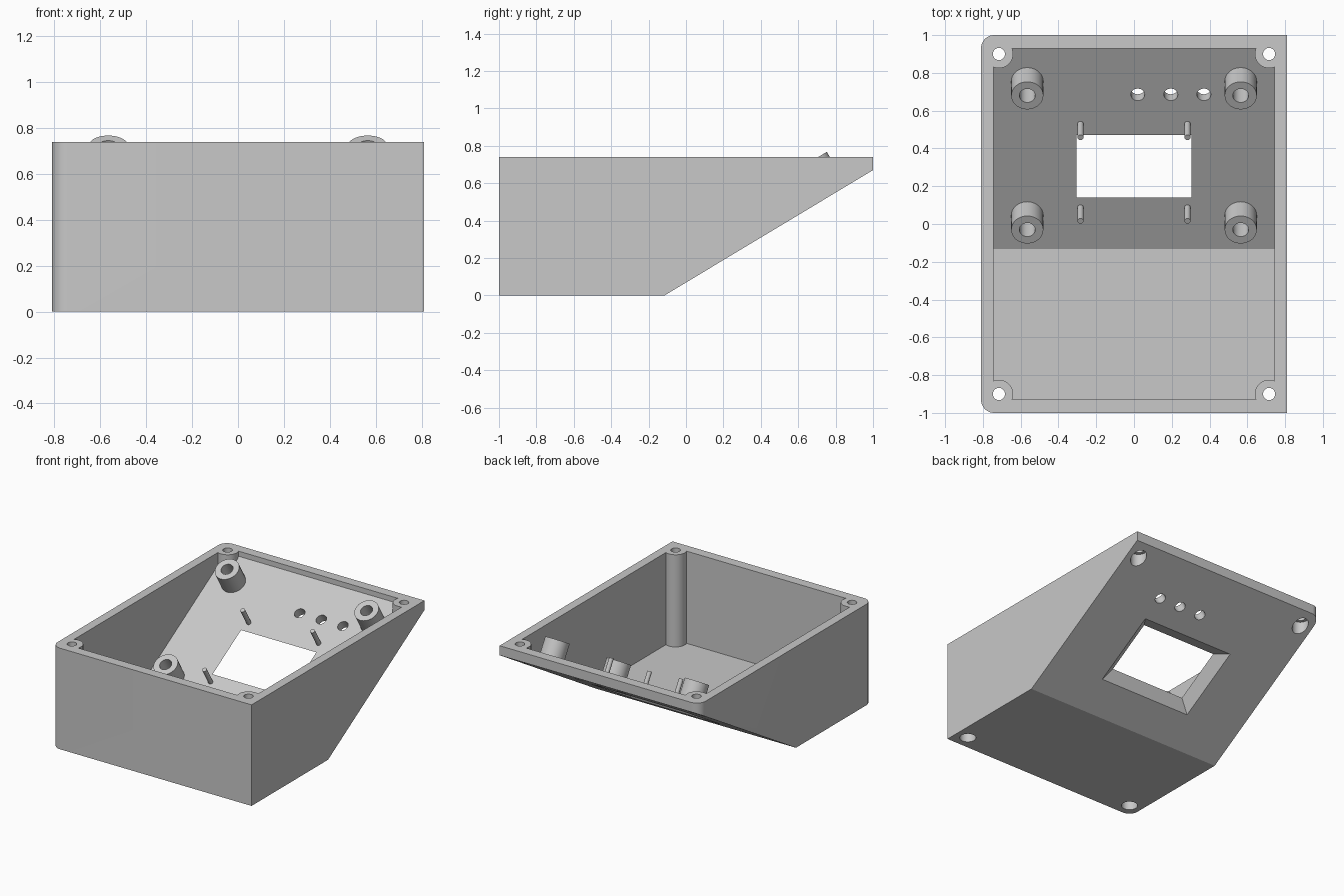
import bpy, bmesh, math
from mathutils import Matrix, Vector

if "Cube" in bpy.data.objects:
    bpy.data.objects.remove(bpy.data.objects["Cube"])

HX, TOP, T = 0.81, 0.74, 0.065            # half width, height, panel thickness
BEND = -0.115                             # where the floor turns into the slope
SLOPE = math.atan2(0.67, 1 - BEND)
CX, CY = 0.715, 0.9                       # corner screw positions

mat = bpy.data.materials.new("light grey plastic")
mat.diffuse_color = (0.58, 0.58, 0.58, 1)
mat.use_nodes = True
mat.node_tree.nodes["Principled BSDF"].inputs["Base Color"].default_value = mat.diffuse_color


def inner_z(y):
    """Height of the inner face of the sloped panel."""
    return math.tan(SLOPE) * (y - BEND) + T / math.cos(SLOPE)


def on_slope(x, y):
    """Frame on the inner sloped face, local z pointing into the box."""
    return Matrix.Translation((x, y, inner_z(y))) @ Matrix.Rotation(SLOPE, 4, 'X')


def finish(name, bm, matrix=Matrix()):
    bmesh.ops.transform(bm, matrix=matrix, verts=bm.verts)
    bmesh.ops.recalc_face_normals(bm, faces=bm.faces)
    me = bpy.data.meshes.new(name)
    bm.to_mesh(me)
    bm.free()
    me.materials.append(mat)
    ob = bpy.data.objects.new(name, me)
    bpy.context.collection.objects.link(ob)
    return ob


def prism(name, points, vec):
    """Extrude a closed outline along a vector."""
    bm = bmesh.new()
    face = bm.faces.new([bm.verts.new(p) for p in points])
    new = bmesh.ops.extrude_face_region(bm, geom=[face])["geom"]
    verts = [v for v in new if isinstance(v, bmesh.types.BMVert)]
    bmesh.ops.translate(bm, vec=Vector(vec), verts=verts)
    return finish(name, bm)


def cylinder(name, r, z0, z1, matrix, sides=40):
    bm = bmesh.new()
    bmesh.ops.create_cone(bm, cap_ends=True, segments=sides, radius1=r, radius2=r,
                          depth=z1 - z0, matrix=Matrix.Translation((0, 0, (z0 + z1) / 2)))
    return finish(name, bm, matrix)


def cut(target, tool, operation='DIFFERENCE'):
    """Apply a boolean and remove the cutter."""
    mod = target.modifiers.new("cut", 'BOOLEAN')
    mod.operation, mod.solver, mod.object = operation, 'EXACT', tool
    bpy.context.view_layer.update()
    me = bpy.data.meshes.new_from_object(
        target.evaluated_get(bpy.context.evaluated_depsgraph_get()))
    target.modifiers.clear()
    target.data = me
    bpy.data.objects.remove(tool)


def smooth(ob):
    bpy.ops.object.select_all(action='DESELECT')
    ob.select_set(True)
    bpy.context.view_layer.objects.active = ob
    bpy.ops.object.shade_smooth_by_angle(angle=math.radians(30))


# Outer shell: side profile swept across the width
side = [(-1, 0), (BEND, 0), (1, 0.67), (1, TOP), (-1, TOP)]
case = prism("enclosure_body", [(-HX, y, z) for y, z in side], (2 * HX, 0, 0))

# Round the two left upright edges
R = 0.07
outline = [(1, -1.1), (1, 1.1), (0.9, 1.1)]
outline = [(1, -1), (1, 1)]
for cy, start in ((1 - R, 90), (-1 + R, 180)):
    for i in range(11):
        a = math.radians(start + 9 * i)
        outline.append((-HX + R + R * math.cos(a), cy + R * math.sin(a)))
cut(case, prism("footprint", [(x, y, -0.1) for x, y in outline], (0, 0, 1)), 'INTERSECT')

# Cavity, leaving four screw posts in the corners
corners = [(sx * CX, sy * CY) for sx in (-1, 1) for sy in (-1, 1)]
y_bend = BEND - T * math.tan(SLOPE / 2)
hollow = [(-0.928, T), (y_bend, T), (0.928, inner_z(0.928)), (0.928, 0.9), (-0.928, 0.9)]
cavity = prism("cavity", [(-0.745, y, z) for y, z in hollow], (1.49, 0, 0))
for x, y in corners:
    cut(cavity, cylinder("post", 0.075, -0.1, 1, Matrix.Translation((x, y, 0))))
cut(case, cavity)

# Screw holes with wide counterbores from below
for x, y in corners:
    place = Matrix.Translation((x, y, 0))
    cut(case, cylinder("screw_hole", 0.032, -0.1, 1, place))
    cut(case, cylinder("counterbore", 0.055, -0.1, 0.67, place))

# Indicator holes through the sloped panel
for x in (0.02, 0.195, 0.37):
    cut(case, cylinder("indicator_hole", 0.037, -0.15, 0.1, on_slope(x, 0.685)))

# Display window, flared toward the outside
bm = bmesh.new()
rings = []
for z in (-T - 0.02, 0.02):
    k = -z / T
    hx, hy = 0.305 + 0.07 * k, 0.192 + 0.073 * k
    rings.append([bm.verts.new((sx * hx, sy * hy, z))
                  for sx, sy in ((-1, -1), (1, -1), (1, 1), (-1, 1))])
bm.faces.new(rings[0])
bm.faces.new(rings[1])
for i in range(4):
    j = (i + 1) % 4
    bm.faces.new((rings[0][i], rings[0][j], rings[1][j], rings[1][i]))
cut(case, finish("window", bm, on_slope(0, 0.306)))
smooth(case)

# Hollow mounting bosses and locating pins on the sloped panel
for side_name, s in (("left", -1), ("right", 1)):
    for row, boss_y, pin_y in (("upper", 0.755, 0.53), ("lower", 0.045, 0.088)):
        frame = on_slope(s * 0.565, boss_y)
        boss = cylinder(f"mounting_boss_{row}_{side_name}", 0.085, -0.01, 0.146, frame)
        cut(boss, cylinder("bore", 0.042, 0.0, 0.2, frame))
        smooth(boss)
        smooth(cylinder(f"locating_pin_{row}_{side_name}", 0.016, -0.01, 0.14,
                        on_slope(s * 0.283, pin_y), 20))
